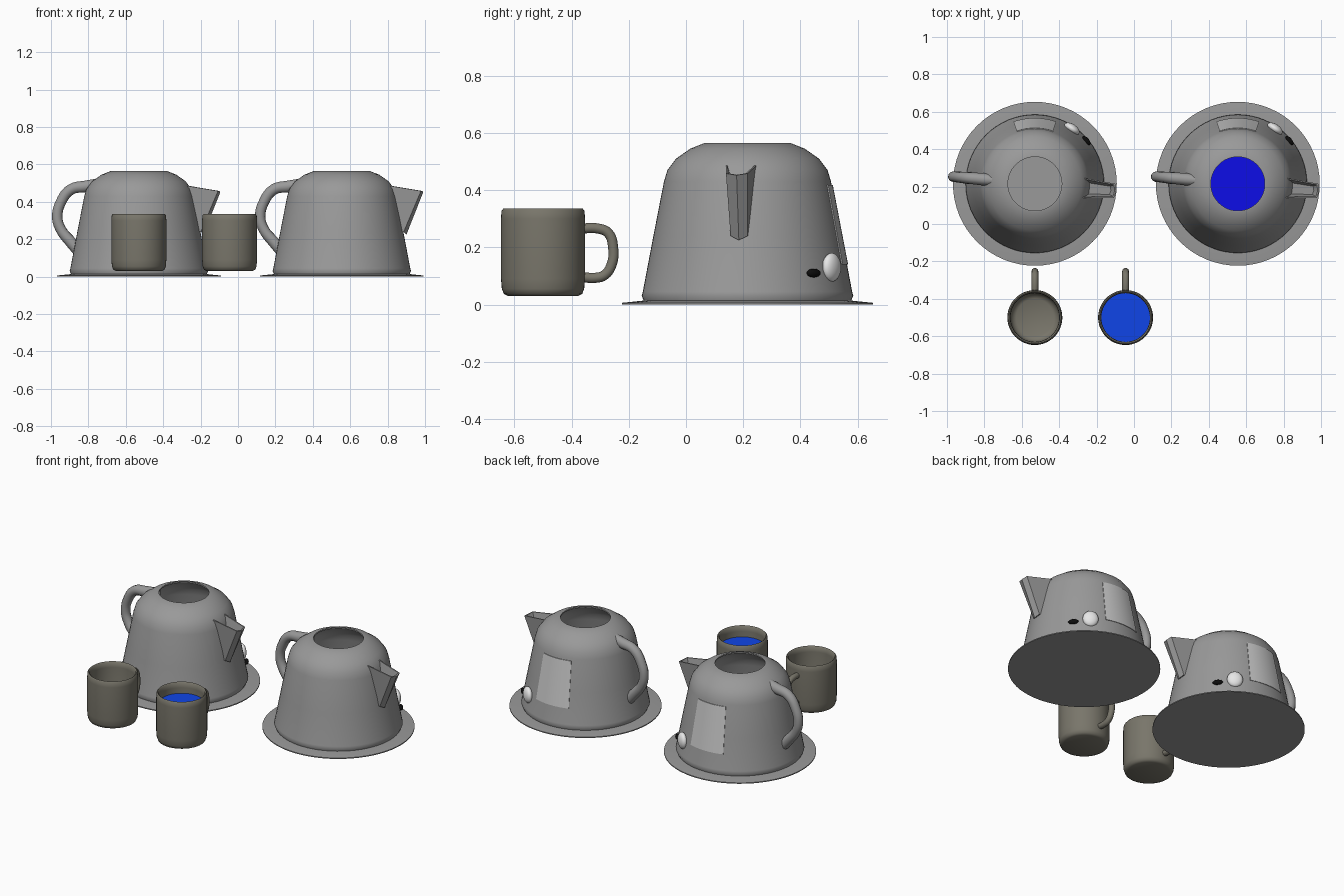
import bpy, bmesh, math
from mathutils import Matrix, Vector

if "Cube" in bpy.data.objects:
    bpy.data.objects.remove(bpy.data.objects["Cube"])


def material(name, rgb):
    m = bpy.data.materials.new(name)
    m.diffuse_color = (*rgb, 1)
    m.use_nodes = True
    m.node_tree.nodes["Principled BSDF"].inputs["Base Color"].default_value = m.diffuse_color
    return m


STEEL = material("kettle_grey", (0.32, 0.32, 0.32))
GAUGE = material("gauge_light_grey", (0.56, 0.56, 0.56))
WHITE = material("button_white", (0.8, 0.8, 0.8))
BLACK = material("lamp_black", (0.004, 0.004, 0.004))
CLAY = material("mug_brown_grey", (0.19, 0.18, 0.145))
KETTLE_WATER = material("kettle_blue", (0.004, 0.004, 0.8))
MUG_WATER = material("mug_blue", (0.005, 0.06, 0.8))


def finish(obj, name, mat, angle=40):
    obj.name = name
    obj.data.materials.clear()
    obj.data.materials.append(mat)
    bpy.ops.object.select_all(action='DESELECT')
    obj.select_set(True)
    bpy.context.view_layer.objects.active = obj
    bpy.ops.object.shade_smooth_by_angle(angle=math.radians(angle))
    return obj


def from_bmesh(bm, name, mat, place, angle=40):
    bmesh.ops.remove_doubles(bm, verts=bm.verts, dist=1e-5)
    bmesh.ops.recalc_face_normals(bm, faces=bm.faces)
    bm.transform(place)
    me = bpy.data.meshes.new(name)
    bm.to_mesh(me)
    bm.free()
    obj = bpy.data.objects.new(name, me)
    bpy.context.collection.objects.link(obj)
    return finish(obj, name, mat, angle)


def revolve(name, profile, mat, place, start=0, end=360, steps=48, closed=False, angle=40):
    """Sweep an (r, z) profile round the z axis, fully or over a sector."""
    bm = bmesh.new()
    rings = []
    for i in range(steps + 1):
        a = math.radians(start + (end - start) * i / steps)
        rings.append([bm.verts.new((r * math.cos(a), r * math.sin(a), z)) for r, z in profile])
    n = len(profile)
    for a, b in zip(rings, rings[1:]):
        for j in range(n if closed else n - 1):
            k = (j + 1) % n
            bm.faces.new((a[j], b[j], b[k], a[k]))
    if closed:
        bm.faces.new(rings[0])
        bm.faces.new(rings[-1])
    bmesh.ops.dissolve_degenerate(bm, dist=1e-6, edges=bm.edges)
    return from_bmesh(bm, name, mat, place, angle)


def tube(name, points, radius, mat, place):
    """Round bar through (x, y, z, radius factor) points."""
    cu = bpy.data.curves.new(name, 'CURVE')
    cu.dimensions = '3D'
    cu.bevel_depth = radius
    cu.bevel_resolution = 3
    cu.resolution_u = 5
    cu.use_fill_caps = True
    sp = cu.splines.new('BEZIER')
    sp.bezier_points.add(len(points) - 1)
    for bp, (x, y, z, f) in zip(sp.bezier_points, points):
        bp.co = place @ Vector((x, y, z))
        bp.radius = f
        bp.handle_left_type = bp.handle_right_type = 'AUTO'
    obj = bpy.data.objects.new(name, cu)
    bpy.context.collection.objects.link(obj)
    bpy.ops.object.select_all(action='DESELECT')
    obj.select_set(True)
    bpy.context.view_layer.objects.active = obj
    bpy.ops.object.convert(target='MESH')
    return finish(bpy.context.view_layer.objects.active, name, mat, 60)


def ellipsoid(name, azimuth, r, z, size, mat, place):
    bm = bmesh.new()
    bmesh.ops.create_uvsphere(bm, u_segments=24, v_segments=14, radius=1)
    a = math.radians(azimuth)
    bm.transform(Matrix.Translation((r * math.cos(a), r * math.sin(a), z))
                 @ Matrix.Rotation(a, 4, 'Z') @ Matrix.Diagonal((*size, 1)))
    return from_bmesh(bm, name, mat, place)


def spout(name, mat, place):
    """Tapered pouring lip, wide at the top, with a hollow top."""
    bm = bmesh.new()
    low = [(0.28, -0.03, 0.24), (0.335, -0.03, 0.24), (0.347, 0, 0.225),
           (0.335, 0.03, 0.24), (0.28, 0.03, 0.24)]
    high = [(0.255, -0.054, 0.487), (0.428, -0.038, 0.458), (0.437, 0, 0.452),
            (0.428, 0.038, 0.458), (0.255, 0.054, 0.487)]
    a = [bm.verts.new(p) for p in low]
    b = [bm.verts.new(p) for p in high]
    for i in range(5):
        j = (i + 1) % 5
        bm.faces.new((a[i], a[j], b[j], b[i]))
    bm.faces.new(a[::-1])
    top = bm.faces.new(b)
    bm.normal_update()
    bmesh.ops.inset_region(bm, faces=[top], thickness=0.009, depth=0)
    hollow = bmesh.ops.extrude_discrete_faces(bm, faces=[top])['faces'][0]
    for v in hollow.verts:
        v.co.z -= 0.05
        v.co.y *= 0.7
        v.co.x -= 0.02
    return from_bmesh(bm, name, mat, place, 35)


BODY = [(0.36, 0.008), (0.37, 0.03), (0.366, 0.045), (0.33, 0.235), (0.292, 0.43),
        (0.28, 0.47), (0.25, 0.51), (0.2, 0.545), (0.152, 0.564), (0.144, 0.564),
        (0.144, 0.556), (0.195, 0.533), (0.24, 0.5), (0.268, 0.46), (0.28, 0.42),
        (0.318, 0.235), (0.352, 0.045), (0.345, 0.03), (0, 0.03)]


def wall(z):
    return 0.366 - (z - 0.045) * 0.192


def kettle(tag, x, filled):
    place = Matrix.Translation((x, 0.215, 0))
    turned = place @ Matrix.Rotation(math.radians(-5), 4, 'Z')
    # base plate and hollow body
    revolve("base_plate_" + tag, [(0, 0), (0.438, 0), (0.438, 0.006), (0.36, 0.014), (0, 0.014)],
            STEEL, place, steps=64)
    revolve("kettle_body_" + tag, BODY, STEEL, place, steps=64, angle=50)
    spout("spout_" + tag, STEEL, turned)
    # handle
    tube("kettle_handle_" + tag,
         [(-0.20, 0, 0.50, 1.0), (-0.28, 0, 0.483, 1.1), (-0.365, 0, 0.466, 1.0),
          (-0.42, 0, 0.395, 0.95), (-0.438, 0, 0.32, 0.95), (-0.42, 0, 0.255, 0.95),
          (-0.365, 0, 0.185, 1.05), (-0.32, 0, 0.135, 1.1)], 0.03, STEEL, turned)
    # level gauge on the back, button and lamp beside it
    zs = (0.14, 0.235, 0.33, 0.418)
    band = [(wall(z) + 0.004, z) for z in zs] + [(wall(z) - 0.004, z) for z in zs[::-1]]
    revolve("level_gauge_" + tag, band, GAUGE, place, 71, 109, 8, closed=True)
    ellipsoid("button_" + tag, 56, 0.355, 0.13, (0.025, 0.046, 0.05), WHITE, place)
    ellipsoid("lamp_" + tag, 40, 0.36, 0.11, (0.014, 0.03, 0.015), BLACK, place)
    if filled:
        revolve("kettle_water_" + tag, [(0, 0.25), (0.324, 0.25)], KETTLE_WATER, place)


MUG = [(0, 0.03), (0.122, 0.03), (0.137, 0.037), (0.144, 0.055), (0.147, 0.09), (0.147, 0.3),
       (0.145, 0.328), (0.139, 0.335), (0.132, 0.33), (0.13, 0.3), (0.13, 0.09),
       (0.12, 0.06), (0.1, 0.05), (0, 0.048)]


def mug(tag, x, filled):
    place = Matrix.Translation((x, -0.5, 0))
    revolve("mug_body_" + tag, MUG, CLAY, place, angle=60)
    # handle towards the kettles
    loop = [(0.138, 0.266), (0.19, 0.266), (0.228, 0.25), (0.245, 0.2),
            (0.24, 0.14), (0.215, 0.103), (0.18, 0.093), (0.138, 0.096)]
    tube("mug_handle_" + tag, [(0, y, z, 1) for y, z in loop], 0.0185, CLAY, place)
    if filled:
        revolve("mug_water_" + tag, [(0, 0.265), (0.1305, 0.265)], MUG_WATER, place)


kettle("left", -0.53, False)
kettle("right", 0.555, True)
mug("left", -0.53, False)
mug("right", -0.045, True)
